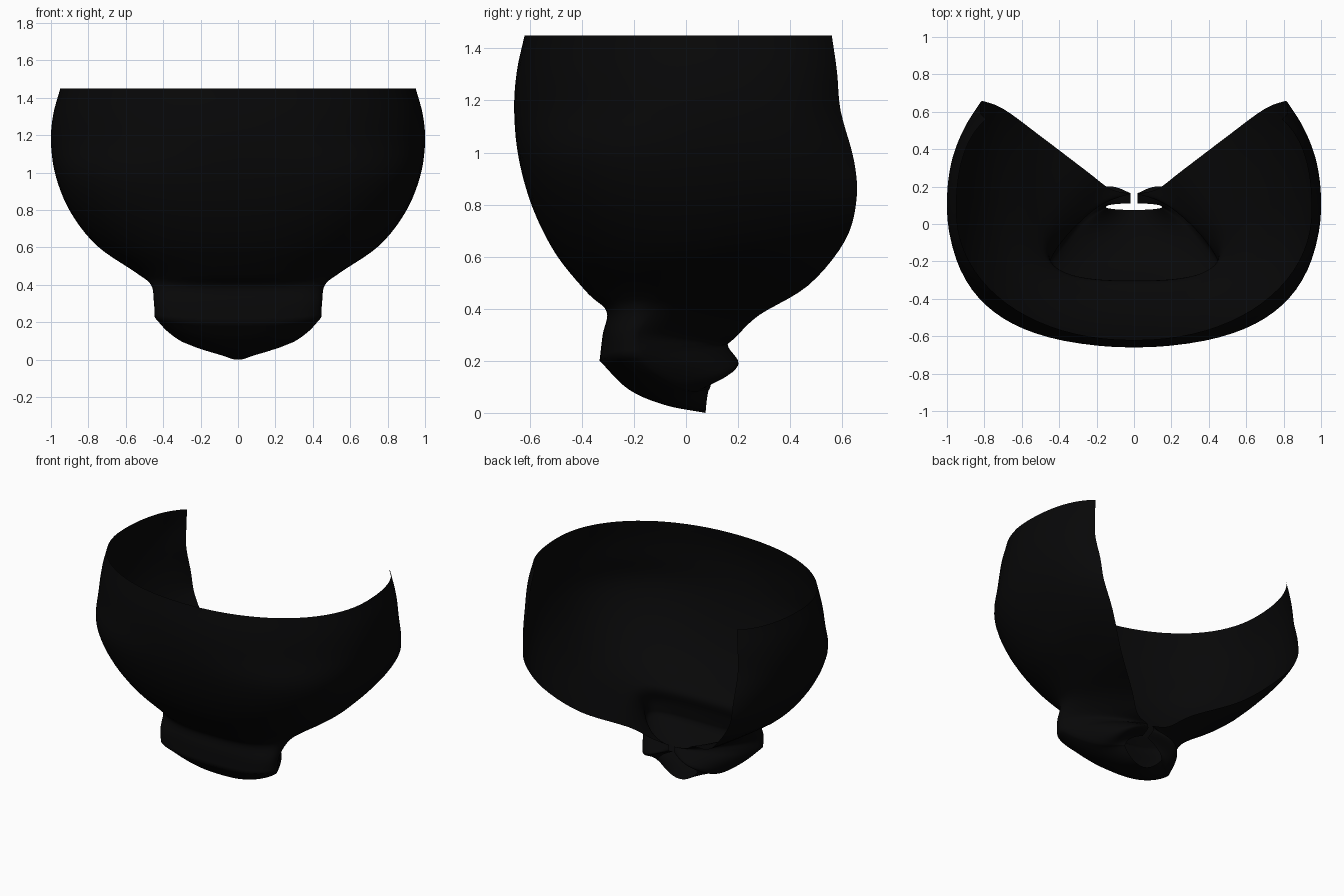
import bpy, bmesh, math
from mathutils import Vector

if "Cube" in bpy.data.objects:
    bpy.data.objects.remove(bpy.data.objects["Cube"])

# Levels, top to bottom: front (y, z), side (x, y, z), back edge (x, y, z),
# corner squareness, back bow, back bow width
LEVELS = [
    (-.62, 1.45, .95, .08, 1.45, .79, .56, 1.45, 2.1, .72, 1),
    (-.65, 1.31, .988, .09, 1.31, .81, .58, 1.31, 2.1, .72, 1),
    (-.66, 1.16, 1.0, .10, 1.16, .82, .594, 1.16, 2.2, .72, 1),
    (-.643, .98, .974, .10, .98, .82, .645, .97, 2.6, .68, 1),
    (-.59, .79, .896, .10, .79, .80, .655, .82, 2.6, .66, 1),
    (-.50, .61, .755, .08, .61, .69, .61, .66, 2.5, .64, 1),
    (-.378, .46, .545, .0, .465, .50, .47, .49, 2.5, .6, 1),
    (-.305, .39, .465, -.12, .40, .25, .28, .375, 2.7, .4, .97),
    (-.32, .30, .45, -.19, .31, .13, .19, .29, 2.7, .3, .9),
    (-.332, .20, .445, -.19, .225, .02, .16, .265, 2.7, .8, .7),
    (-.22, .09, .37, -.10, .145, .02, .165, .235, 2.5, 1.4, .65),
    (-.08, .03, .27, .01, .085, .02, .15, .22, 2.3, 1.8, .8),
    (.075, .0, .15, .09, .09, .02, .11, .20, 2, .9, 1),
]
COLS, SUB, RIM = 20, 5, 9


def half_ring(lv):
    """Points from the front centre round the side to the back edge."""
    yf, zf, w, ys, zs, xe, ye, ze, n, k, cx = lv
    pts = []
    for i in range(COLS + 1):
        a = math.pi / 2 * i / COLS
        s, c = math.sin(a), max(math.cos(a), 0)
        pts.append(Vector((w * s ** (2 / n), ys + (yf - ys) * c ** (2 / n),
                           zf + (zs - zf) * s ** 2)))
    side, end = Vector((w, ys, zs)), Vector((xe, ye, ze))
    ctrl = Vector((w * cx, ys + k * (ye - ys), (zs + ze) / 2))
    for i in range(1, COLS + 1):
        t = i / COLS
        pts.append(side * (1 - t) ** 2 + ctrl * 2 * t * (1 - t) + end * t * t)
    return pts


def catmull(p0, p1, p2, p3, t):
    return [(2 * b + (c - a) * t + (2 * a - 5 * b + 4 * c - d) * t * t
             + (3 * b - a - 3 * c + d) * t ** 3) / 2
            for a, b, c, d in zip(p0, p1, p2, p3)]


def smooth_levels(levels):
    # extend both ends linearly for the spline, then sample
    def ext(a, b):
        return tuple(2 * p - q for p, q in zip(a, b))
    e = [ext(levels[0], levels[1])] + levels + [ext(levels[-1], levels[-2])]
    out = [catmull(*e[i:i + 4], j / SUB)
           for i in range(len(levels) - 1) for j in range(SUB)]
    return out + [levels[-1]]


# Body and chin pouch are interpolated apart so the lower rim keeps its crease
levels = smooth_levels(LEVELS[:RIM + 1])[:-1] + smooth_levels(LEVELS[RIM:])

bm = bmesh.new()
rings = []
for lv in levels:
    h = half_ring(lv)
    full = [Vector((-p.x, p.y, p.z)) for p in reversed(h[1:])] + h
    rings.append([bm.verts.new(p) for p in full])
for a, b in zip(rings, rings[1:]):
    for i in range(len(a) - 1):
        bm.faces.new((a[i], b[i], b[i + 1], a[i + 1]))
bmesh.ops.recalc_face_normals(bm, faces=bm.faces)
# make the front face outward
if sum(f.normal.y * f.calc_area() for f in bm.faces) > 0:
    bmesh.ops.reverse_faces(bm, faces=bm.faces)
mesh = bpy.data.meshes.new("face_cover")
bm.to_mesh(mesh)
bm.free()

# Black fabric shell
cover = bpy.data.objects.new("face_cover", mesh)
bpy.context.collection.objects.link(cover)
mat = bpy.data.materials.new("black_fabric")
mat.diffuse_color = (.0022, .0022, .0024, 1)
mat.use_nodes = True
mat.node_tree.nodes["Principled BSDF"].inputs["Base Color"].default_value = mat.diffuse_color
mesh.materials.append(mat)
bpy.context.view_layer.objects.active = cover
cover.select_set(True)
bpy.ops.object.shade_smooth_by_angle(angle=math.radians(75))
